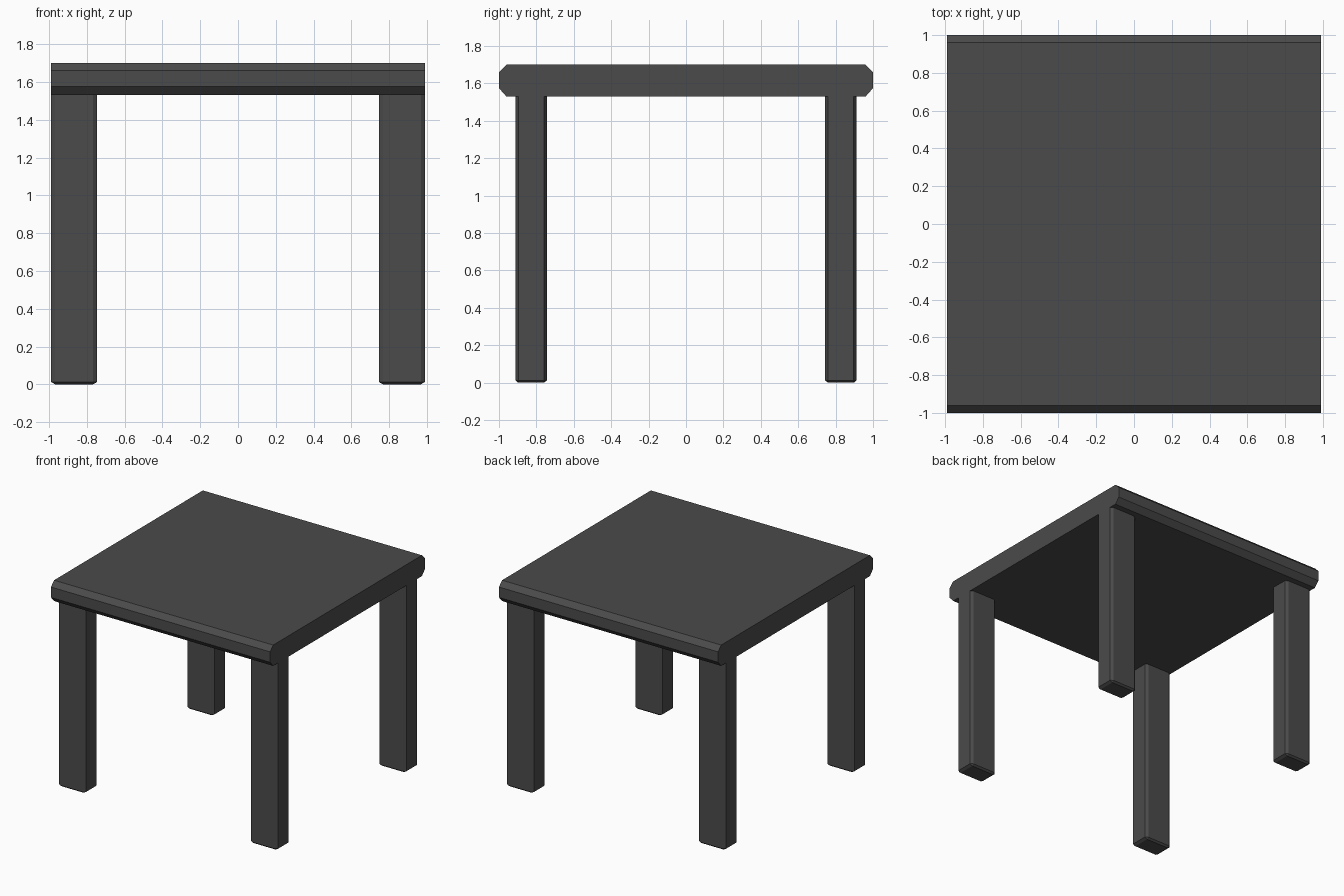
import bpy, bmesh

if "Cube" in bpy.data.objects:
    bpy.data.objects.remove(bpy.data.objects["Cube"])

mat = bpy.data.materials.new("dark_grey")
mat.diffuse_color = (0.07, 0.07, 0.07, 1)
mat.use_nodes = True
mat.node_tree.nodes["Principled BSDF"].inputs["Base Color"].default_value = mat.diffuse_color


def add_object(name, bm):
    bmesh.ops.recalc_face_normals(bm, faces=bm.faces)
    mesh = bpy.data.meshes.new(name)
    bm.to_mesh(mesh)
    bm.free()
    mesh.materials.append(mat)
    obj = bpy.data.objects.new(name, mesh)
    bpy.context.collection.objects.link(obj)
    return obj


# Tabletop: octagonal-edged profile in y-z, extruded along x
half = [(1.0, 1.575), (1.0, 1.66), (0.96, 1.70)]
profile = [(0.96, 1.53)] + half
profile += [(-y, z) for y, z in reversed(profile)]
bm = bmesh.new()
face = bm.faces.new([bm.verts.new((-0.99, y, z)) for y, z in profile])
ext = bmesh.ops.extrude_face_region(bm, geom=[face])
moved = [g for g in ext["geom"] if isinstance(g, bmesh.types.BMVert)]
bmesh.ops.translate(bm, verts=moved, vec=(1.98, 0, 0))
add_object("tabletop", bm)


# Legs: boxes chamfered on the upright and foot edges, flush with the table ends
def leg(name, cx, cy):
    w, d, h, squash = 0.245, 0.168, 1.53, 0.14
    bm = bmesh.new()
    bmesh.ops.create_cube(bm, size=1)
    bmesh.ops.scale(bm, verts=bm.verts, vec=(1, 1, h / squash))
    edges = [e for e in bm.edges if min(v.co.z for v in e.verts) < 0]
    bmesh.ops.bevel(bm, geom=edges, offset=0.09, segments=1, affect='EDGES')
    bmesh.ops.scale(bm, verts=bm.verts, vec=(w, d, squash))
    bmesh.ops.translate(bm, verts=bm.verts, vec=(cx, cy, h / 2))
    add_object(name, bm)


for side, sx in (("left", -1), ("right", 1)):
    for end, sy in (("front", -1), ("back", 1)):
        leg(f"{end}_{side}_leg", sx * 0.8675, sy * 0.828)
